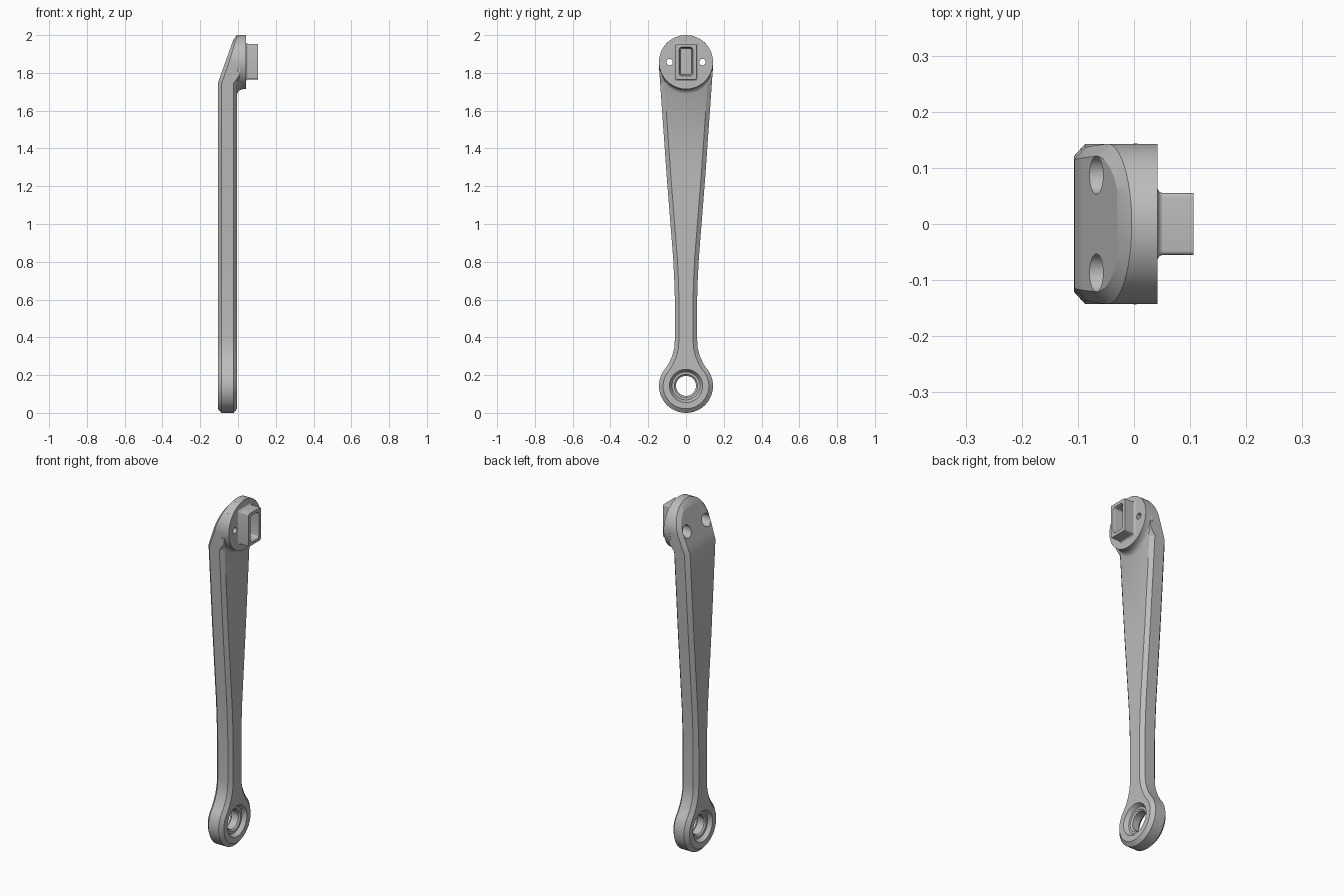
import bpy, bmesh, math
from mathutils import Vector

if "Cube" in bpy.data.objects:
    bpy.data.objects.remove(bpy.data.objects["Cube"])

grey = bpy.data.materials.new("satin_grey")
grey.use_nodes = True
COLOUR = (0.5, 0.5, 0.5, 1)
grey.diffuse_color = COLOUR
grey.node_tree.nodes["Principled BSDF"].inputs["Base Color"].default_value = COLOUR

R = 0.143            # radius of both ends
HEAD_Z = 2 - R
BACK, FRONT = -0.107, -0.005
CHAMFER = 0.022
BEND_Z = 1.745       # where the back face starts to slope


def arc(cy, cz, r, start, end, n):
    """Points (y, z) on an arc, angles in degrees."""
    angles = [math.radians(start + (end - start) * i / n) for i in range(n + 1)]
    return [(cy + r * math.cos(a), cz + r * math.sin(a)) for a in angles]


def mirrored(half):
    """Close a half outline running from bottom pole to top pole."""
    return half + [(-y, z) for y, z in reversed(half[1:-1])]


def loft(name, rings):
    """Skin symmetric rings of (x, y, z) and cap the ends with rungs."""
    bm = bmesh.new()
    loops = [[bm.verts.new(p) for p in ring] for ring in rings]
    n = len(loops[0])
    for a, b in zip(loops, loops[1:]):
        for i in range(n):
            j = (i + 1) % n
            bm.faces.new((a[i], a[j], b[j], b[i]))
    for cap in (loops[0], loops[-1]):
        for i in range(n // 2):
            rung = [cap[i], cap[i + 1], cap[n - i - 1], cap[(n - i) % n]]
            bm.faces.new(list(dict.fromkeys(rung)))
    bmesh.ops.recalc_face_normals(bm, faces=bm.faces[:])
    mesh = bpy.data.meshes.new(name)
    bm.to_mesh(mesh)
    bm.free()
    mesh.materials.append(grey)
    obj = bpy.data.objects.new(name, mesh)
    bpy.context.collection.objects.link(obj)
    return obj


def turned(name, y, z, profile, n=20):
    """Round solid along x from (x, radius) pairs."""
    return loft(name, [[(x, y + p, z + q) for p, q in mirrored(arc(0, 0, r, -90, 90, n))]
                       for x, r in profile])


def cut(targets, cutter):
    for obj in targets:
        mod = obj.modifiers.new("cut", "BOOLEAN")
        mod.operation, mod.solver, mod.object = "DIFFERENCE", "EXACT", cutter
        bpy.context.view_layer.objects.active = obj
        bpy.ops.object.modifier_apply(modifier=mod.name)
    bpy.data.objects.remove(cutter)


def inset(points, d):
    """Move a closed outline inwards along its vertex normals."""
    result = []
    for i, p in enumerate(points):
        before, after = Vector(points[i - 1]), Vector(points[(i + 1) % len(points)])
        t = (after - before).normalized()
        result.append((p[0] - t.y * d, p[1] + t.x * d))
    return result


def back_x(z):
    return BACK + max(0, z - BEND_Z) * 0.356


# Arm: eye at the bottom, slim shank, flared head with a sloping back
shank = [(0.088, 0.268), (0.072, 0.305), (0.062, 0.345), (0.059, 0.39), (0.059, 0.6),
         (0.062, 0.7), (0.068, 0.82), (0.102, 1.25), (0.137, BEND_Z), (0.14, 1.79)]
outer = mirrored(arc(0, R, R, -90, 43, 24) + shank + arc(0, HEAD_Z, R, -5, 90, 20))
inner = inset(outer, CHAMFER)
rings = [[], [], [], []]
for (y, z), (iy, iz) in zip(outer, inner):
    head = z > BEND_Z + 0.01
    xb = back_x(iz)
    rings[0].append((xb, iy, iz))
    rings[1].append((xb + 0.02, y, z))
    rings[2].append((0.010 if head else FRONT - 0.018, y, z))
    rings[3].append((0.012 if head else FRONT, iy, iz))
arm = loft("arm", rings)

# Head disc with a fillet that fades out towards the sides
disc_rings = []
for step in range(8):
    s = step / 6
    ring = []
    for y, z in mirrored(arc(0, 0, 1, -90, 90, 28)):
        low = max(0, -z) ** 1.5
        x0 = 0.004 - 0.011 * min(1, low * 4)
        if step < 7:
            a = s * math.pi / 2
            r = R + 0.035 * low * (1 - math.sin(a))
            x = x0 + (0.03 - x0) * (1 - math.cos(a))
        else:
            r, x = R, 0.042
        ring.append((x, y * r, HEAD_Z + z * r))
    disc_rings.append(ring)
disc = loft("head_disc", disc_rings)


# Boss: rounded rectangular block with a tapered pocket
def block_ring(x, grow, corner):
    hy, hz = 0.055 + grow, 0.094 + grow
    half = ([(0, -hz)] + arc(hy - corner, corner - hz, corner, -90, 0, 4)
            + arc(hy - corner, hz - corner, corner, 0, 90, 4) + [(0, hz)])
    return [(x, y, HEAD_Z + 0.003 + z) for y, z in mirrored(half)]


boss = loft("boss", [block_ring(*v) for v in (
    (0.036, 0.008, 0.014), (0.042, 0.008, 0.014), (0.045, 0.003, 0.010),
    (0.050, 0, 0.007), (0.106, 0, 0.007), (0.106, -0.018, 0.014),
    (0.101, -0.021, 0.013), (0.050, -0.025, 0.011))])

# Eye: through hole with a conical seat on each face
cut([arm], turned("eye_cutter", 0, R, (
    (BACK - 0.02, 0.092), (BACK, 0.088), (BACK + 0.022, 0.074), (BACK + 0.022, 0.062),
    (BACK + 0.030, 0.053), (FRONT - 0.030, 0.053), (FRONT - 0.022, 0.062),
    (FRONT - 0.022, 0.074), (FRONT, 0.088), (FRONT + 0.02, 0.092))))

# Screw holes: wide from the back, narrow through the disc
for side in (-1, 1):
    cut([arm, disc], turned("screw_cutter", side * 0.087, HEAD_Z, (
        (-0.2, 0.034), (-0.012, 0.034), (-0.012, 0.017), (0.2, 0.017)), 12))

# Smooth rounds, crisp edges
bpy.ops.object.select_all(action="DESELECT")
for obj in (arm, disc, boss):
    obj.select_set(True)
bpy.context.view_layer.objects.active = arm
bpy.ops.object.shade_smooth_by_angle(angle=math.radians(25))
